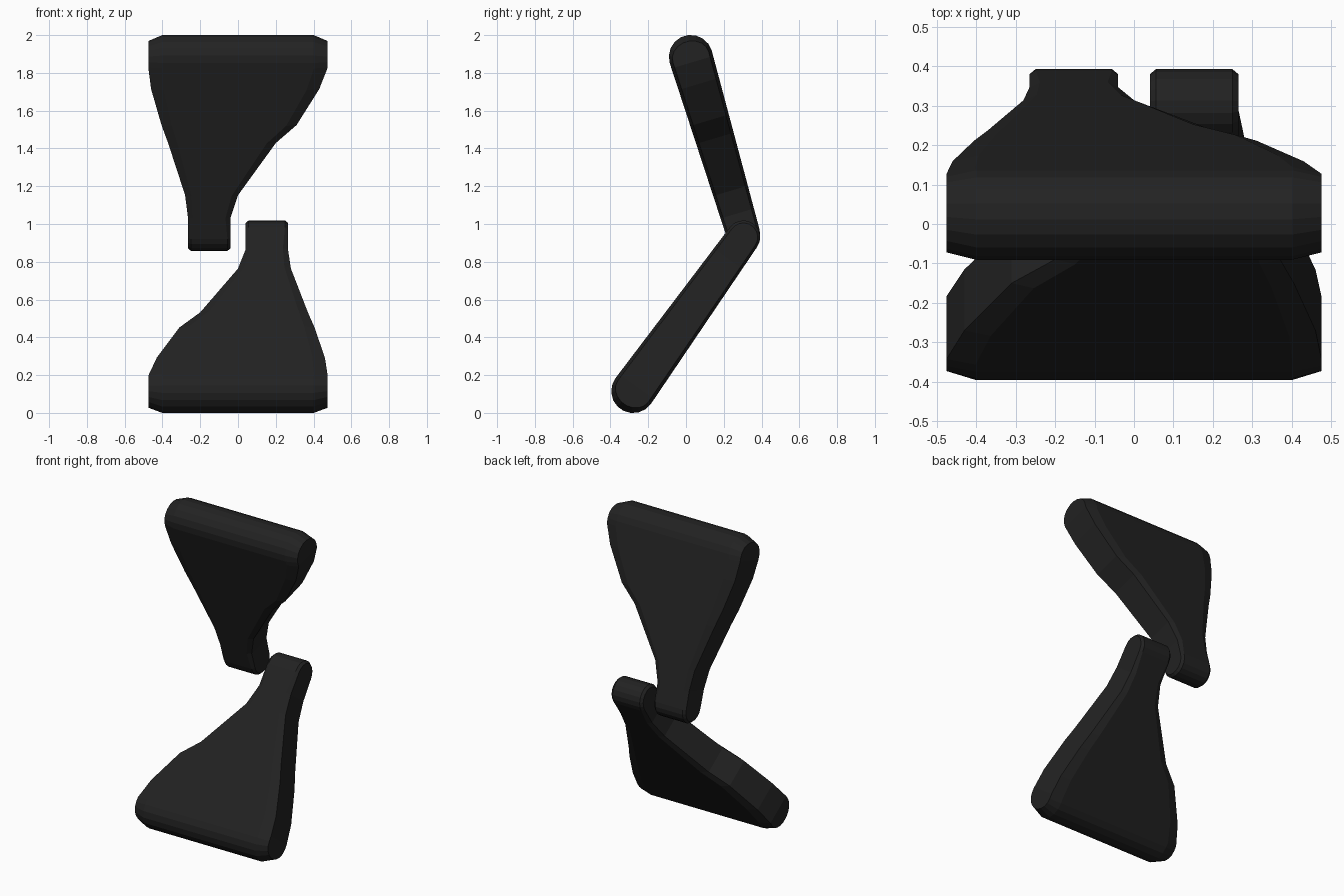
import bpy, bmesh, math
from mathutils import Vector

if "Cube" in bpy.data.objects:
    bpy.data.objects.remove(bpy.data.objects["Cube"])

mat = bpy.data.materials.new("matte black")
mat.diffuse_color = (0.016, 0.016, 0.016, 1)
mat.use_nodes = True
mat.node_tree.nodes["Principled BSDF"].inputs["Base Color"].default_value = mat.diffuse_color

R_WIDE, R_NARROW = 0.116, 0.089   # radii of the rounded ends
SIDE = 0.85                       # the chamfered sides shrink to this depth

# fan-shaped outline: distance along the link, slanted edge x, steep edge x
OUTLINE = [(0.03, -0.475, 0.475), (0.15, -0.43, 0.46), (0.35, -0.31, 0.405),
           (0.45, -0.20, 0.37), (0.74, 0.0, 0.28), (0.865, 0.04, 0.265)]


def make_link(name, wide, narrow, mirror):
    """Flat fan-shaped arm with rounded ends; wide/narrow are (y, z) end centres."""
    wide, narrow = Vector((0, *wide)), Vector((0, *narrow))
    length = (narrow - wide).length
    axis = (narrow - wide).normalized()
    normal = Vector((0, -axis.z, axis.y))
    angles = [math.radians(a) for a in (10, 30, 50, 70, 90)]

    # slices: end centre t, offset along axis, side pull-in of that offset,
    # half depth, x limits, chamfer
    slices = [(0, -R_WIDE * math.cos(a), 0.72, R_WIDE * math.sin(a), -0.475, 0.475, 0.075)
              for a in angles]
    for t, x0, x1 in OUTLINE:
        f = t / length
        slices.append((t, 0, 1, R_WIDE + (R_NARROW - R_WIDE) * f, x0, x1,
                       0.075 - 0.055 * f))
    slices += [(length, R_NARROW * math.cos(a), 0.85, R_NARROW * math.sin(a), 0.04, 0.265, 0.016)
               for a in reversed(angles)]

    bm = bmesh.new()
    rings = []
    for t, dt, pull, h, x0, x1, c in slices:
        half = [(x0, SIDE, pull), (x0 + c, 1, 1), (x1 - c, 1, 1), (x1, SIDE, pull)]
        loop = [(*p, -1) for p in half] + [(*p, 1) for p in reversed(half)]
        rings.append([bm.verts.new(wide + axis * (t + dt * p) + normal * (h * s * sign)
                                   + Vector((x * mirror, 0, 0)))
                      for x, s, p, sign in loop])
    for a, b in zip(rings, rings[1:]):
        for i in range(8):
            j = (i + 1) % 8
            bm.faces.new((a[i], a[j], b[j], b[i]))
    for r in (rings[0], rings[-1]):
        for q in ((0, 1, 6, 7), (1, 2, 5, 6), (2, 3, 4, 5)):
            bm.faces.new([r[i] for i in q])
    bmesh.ops.recalc_face_normals(bm, faces=bm.faces)

    mesh = bpy.data.meshes.new(name)
    bm.to_mesh(mesh)
    bm.free()
    mesh.materials.append(mat)
    bpy.context.collection.objects.link(bpy.data.objects.new(name, mesh))


# two arms meeting side by side at the knee
make_link("upper_link", (0.025, 1.885), (0.304, 0.946), -1)
make_link("lower_link", (-0.280, 0.115), (0.304, 0.930), 1)
